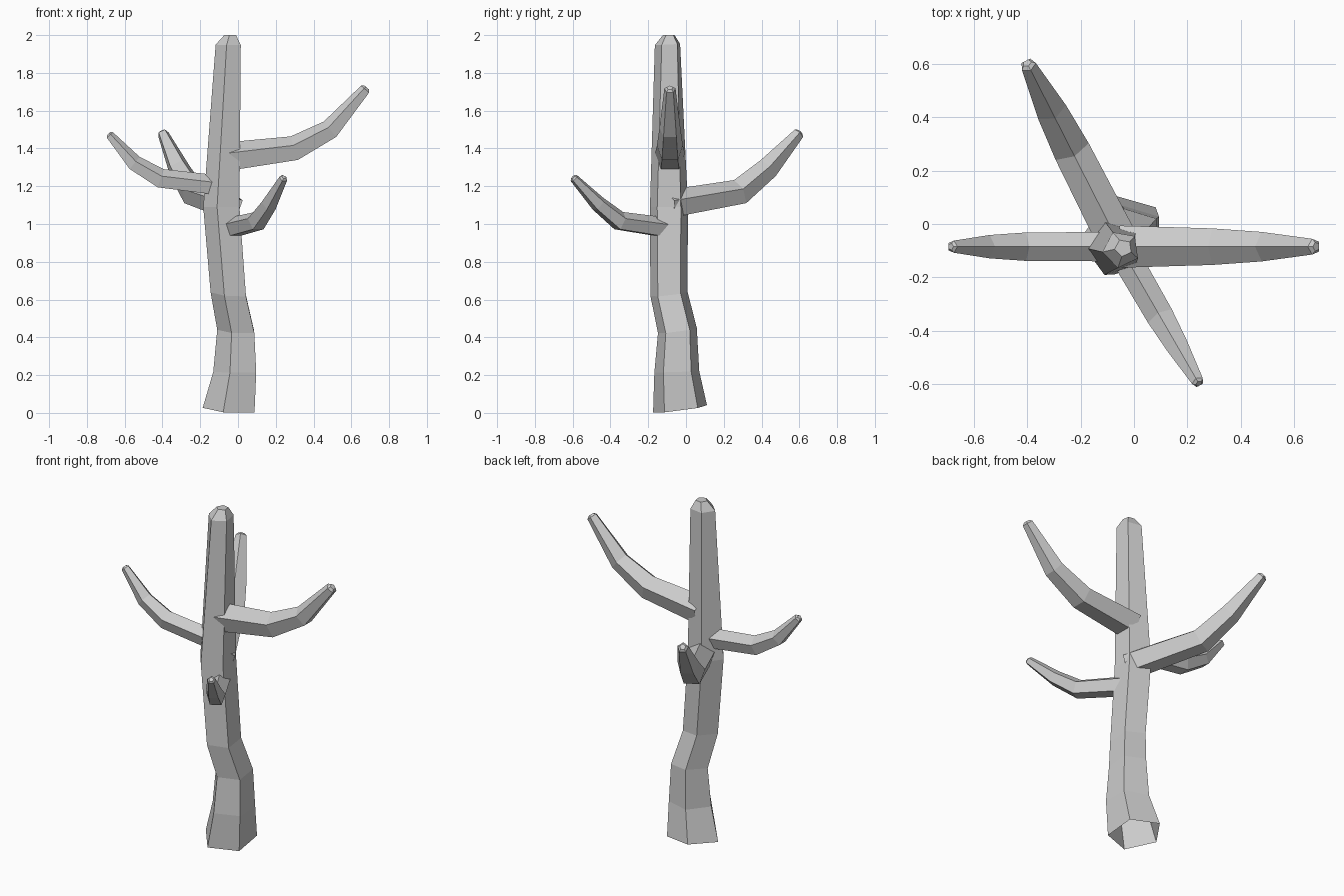
import bpy, bmesh, math
from mathutils import Vector

if "Cube" in bpy.data.objects:
    bpy.data.objects.remove(bpy.data.objects["Cube"])

SIDES = 5


def skin(name, rings):
    """Five-sided tube through rings of points: open at the start, capped at the end."""
    bm = bmesh.new()
    loops = [[bm.verts.new(p) for p in ring] for ring in rings]
    for a, b in zip(loops, loops[1:]):
        for i in range(SIDES):
            j = (i + 1) % SIDES
            bm.faces.new((a[i], a[j], b[j], b[i]))
    bm.faces.new(loops[-1])
    bm.normal_update()
    me = bpy.data.meshes.new(name)
    bm.to_mesh(me)
    bm.free()
    ob = bpy.data.objects.new(name, me)
    bpy.context.collection.objects.link(ob)
    return ob


def trunk_ring(cx, cy, z, r, start, tilt_x, tilt_y):
    ring = []
    for i in range(SIDES):
        a = math.radians(start + i * 360 / SIDES)
        dx, dy = r * math.cos(a), r * math.sin(a)
        ring.append(Vector((cx + dx, cy + dy, z + tilt_x * dx + tilt_y * dy)))
    return ring


def branch(name, origin, heading, path):
    """path: (distance outwards, height, radius), pentagon with a ridge on top."""
    h = math.radians(heading)
    out = Vector((math.cos(h), math.sin(h), 0))
    side = Vector((-math.sin(h), math.cos(h), 0))
    up = Vector((0, 0, 1))
    pts = [Vector((origin[0], origin[1], 0)) + out * d + up * z for d, z, r in path]
    radii = [r for d, z, r in path]
    # small bevelled tip
    pts.append(pts[-1] + (pts[-1] - pts[-2]).normalized() * radii[-1] * 0.4)
    radii.append(radii[-1] * 0.55)
    rings = []
    for k, p in enumerate(pts):
        before = (p - pts[k - 1]).normalized() if k else Vector()
        after = (pts[k + 1] - p).normalized() if k + 1 < len(pts) else Vector()
        t = (before + after).normalized()
        n = t.cross(side)
        ring = []
        for i in range(SIDES):
            a = math.radians(90 - i * 360 / SIDES)
            ring.append(p + (-side * math.cos(a) + n * math.sin(a)) * radii[k])
        rings.append(ring)
    # ridge must point upwards, and faces outwards
    if rings[0][0].z < pts[0].z:
        rings = [[p * 2 - q for q in ring] for p, ring in zip(pts, rings)]
    ob = skin(name, rings)
    bm = bmesh.new()
    bm.from_mesh(ob.data)
    bmesh.ops.recalc_face_normals(bm, faces=bm.faces)
    bm.to_mesh(ob.data)
    bm.free()


# Crooked trunk, flared at the foot, open underneath
skin("trunk", [trunk_ring(*r) for r in (
    (-0.037, -0.030, 0.020, 0.150, -106, -0.05, 0.13),
    (-0.006, -0.048, 0.217, 0.125, -107, 0.00, 0.03),
    (-0.002, -0.045, 0.435, 0.108, -107, -0.05, 0.13),
    (-0.042, -0.090, 0.630, 0.103, -107, -0.08, 0.12),
    (-0.078, -0.090, 1.090, 0.106, -108, 0.00, 0.00),
    (-0.048, -0.095, 1.950, 0.071, -100, 0.00, 0.05),
    (-0.040, -0.090, 2.000, 0.033, -100, 0.00, 0.00),
)])

# Four upturned branches
branch("right_branch", (-0.05, -0.085), 0,
       [(0.00, 1.350, 0.083), (0.35, 1.395, 0.072), (0.54, 1.497, 0.058), (0.725, 1.712, 0.031)])
branch("back_branch", (-0.045, -0.095), 117,
       [(0.00, 1.100, 0.080), (0.42, 1.165, 0.073), (0.59, 1.292, 0.061), (0.775, 1.478, 0.031)])
branch("left_branch", (-0.06, -0.085), 180,
       [(0.00, 1.195, 0.058), (0.35, 1.237, 0.056), (0.49, 1.320, 0.046), (0.62, 1.470, 0.024)])
branch("front_branch", (-0.05, -0.09), -60,
       [(0.00, 0.975, 0.058), (0.30, 1.013, 0.054), (0.43, 1.105, 0.044), (0.58, 1.242, 0.024)])
